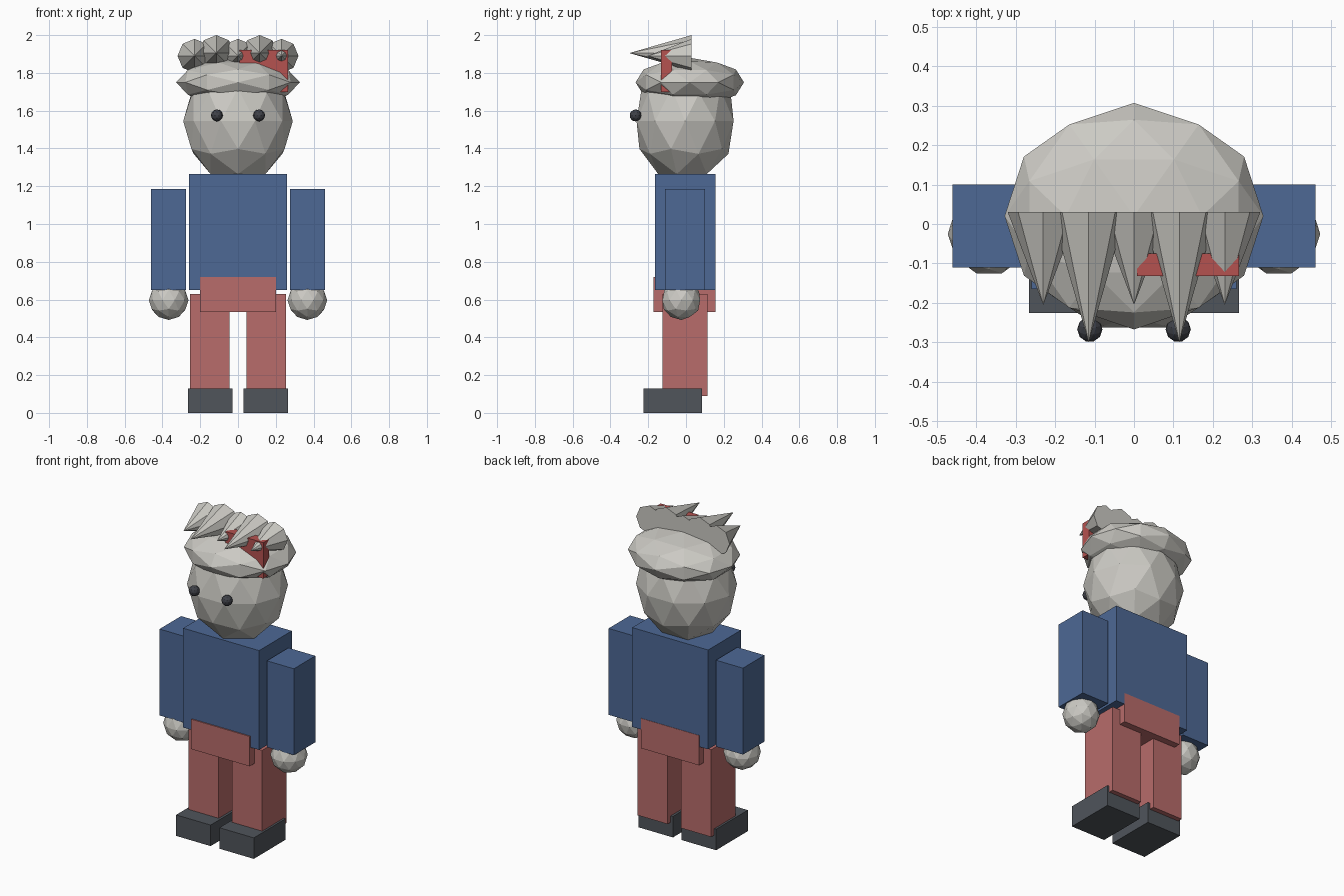
import bpy, bmesh, math
from mathutils import Matrix, Vector

cube = bpy.data.objects.get("Cube")
if cube:
    bpy.data.objects.remove(cube, do_unlink=True)


def material(name, color):
    m = bpy.data.materials.new(name)
    m.use_nodes = True
    m.diffuse_color = (*color, 1)
    node = next(n for n in m.node_tree.nodes if n.type == 'BSDF_PRINCIPLED')
    node.inputs["Base Color"].default_value = (*color, 1)
    return m


pale = material("pale grey", (0.60, 0.59, 0.55))
blue = material("shirt blue", (0.075, 0.14, 0.30))
pink = material("trouser red", (0.48, 0.15, 0.145))
red = material("ribbon red", (0.46, 0.085, 0.08))
slate = material("shoe slate", (0.08, 0.09, 0.105))
dark = material("eye black", (0.05, 0.053, 0.065))


def finish(name, bm, mat):
    mesh = bpy.data.meshes.new(name)
    bm.to_mesh(mesh)
    bm.free()
    mesh.materials.append(mat)
    ob = bpy.data.objects.new(name, mesh)
    bpy.context.collection.objects.link(ob)
    return ob


def box(name, lo, hi, mat):
    lo, hi = Vector(lo), Vector(hi)
    bm = bmesh.new()
    bmesh.ops.create_cube(bm, size=1, matrix=Matrix.Translation((lo + hi) / 2)
                          @ Matrix.Diagonal((*(hi - lo), 1)))
    return finish(name, bm, mat)


def ball(name, center, radii, mat, turn=Matrix.Rotation(math.pi / 2, 4, 'Z')):
    bm = bmesh.new()
    bmesh.ops.create_icosphere(bm, subdivisions=2, radius=1,
                               matrix=Matrix.Translation(center)
                               @ Matrix.Diagonal((*radii, 1)) @ turn)
    return finish(name, bm, mat)


def spike(name, x, z, radius, tip_y, back_y=0.03):
    # cone pointing forwards with a flat back
    length = back_y - tip_y
    bm = bmesh.new()
    bmesh.ops.create_cone(bm, cap_ends=True, segments=8, radius1=radius, radius2=0,
                          depth=length,
                          matrix=Matrix.Translation((x, back_y - length / 2, z))
                          @ Matrix.Rotation(math.pi / 2, 4, 'X'))
    return finish(name, bm, pale)


# Body
box("torso", (-0.26, -0.165, 0.65), (0.26, 0.155, 1.265), blue)
box("hips", (-0.2, -0.172, 0.535), (0.2, 0.157, 0.72), pink)

# Paired limbs and eyes
for side, s in (("left", 1), ("right", -1)):
    def pair(part, x0, x1, ys, zs, mat):
        a, b = sorted((s * x0, s * x1))
        box(f"{side}_{part}", (a, ys[0], zs[0]), (b, ys[1], zs[1]), mat)

    pair("arm", 0.275, 0.46, (-0.11, 0.10), (0.65, 1.185), blue)
    pair("leg", 0.045, 0.253, (-0.125, 0.115), (0.09, 0.63), pink)
    pair("shoe", 0.03, 0.266, (-0.225, 0.085), (0, 0.13), slate)
    ball(f"{side}_hand", (s * 0.367, -0.025, 0.597), (0.105,) * 3, pale)
    eye = ball(f"{side}_eye", (s * 0.112, -0.267, 1.575), (0.032,) * 3, dark)

# Head and hair cap
ball("head", (0, -0.005, 1.545), (0.29, 0.27, 0.33), pale)
edge_on = Matrix.Rotation(math.pi / 2, 4, 'X') @ Matrix.Rotation(math.radians(58.28), 4, 'Y')
ball("hair_cap", (0, 0.02, 1.75), (0.328, 0.287, 0.13), pale, edge_on)

# Fringe spikes, alternating long and short
for i in range(5):
    long = i % 2
    spike(f"hair_spike_{i + 1}", (i - 2) * 0.115, 1.905 if long else 1.89,
          0.095 if long else 0.09, -0.30 if long else -0.205)

# Hair ribbon block
box("hair_ribbon", (0.007, -0.132, 1.70), (0.266, -0.075, 1.922), red)
